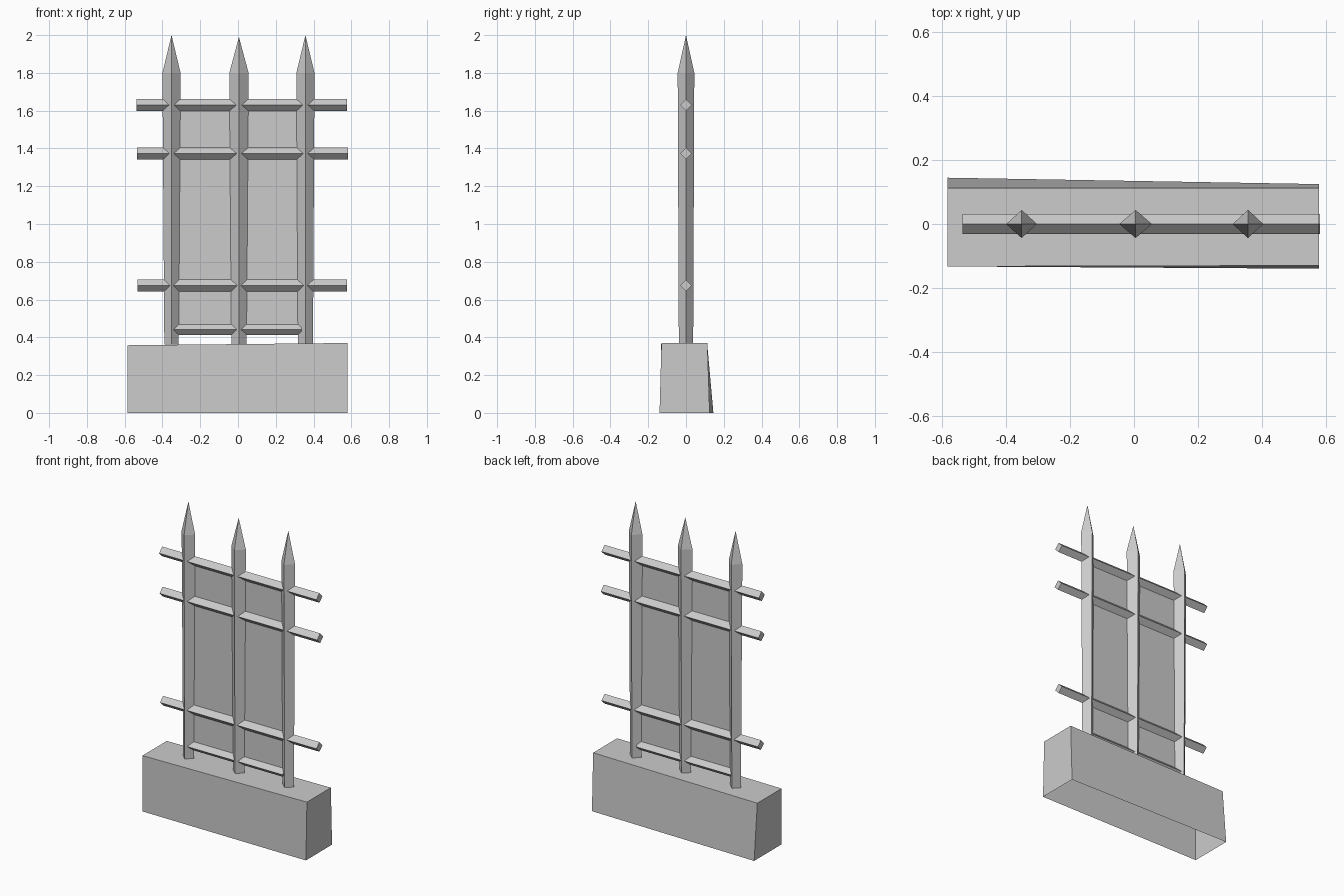
import bpy, bmesh
from math import cos, sin, pi

cube = bpy.data.objects.get("Cube")
if cube:
    bpy.data.objects.remove(cube, do_unlink=True)

grey = bpy.data.materials.new("stone grey")
grey.use_nodes = True
colour = (0.6, 0.6, 0.6, 1)
grey.diffuse_color = colour
grey.node_tree.nodes["Principled BSDF"].inputs["Base Color"].default_value = colour


def finish(name, bm):
    bmesh.ops.recalc_face_normals(bm, faces=bm.faces)
    mesh = bpy.data.meshes.new(name)
    bm.to_mesh(mesh)
    bm.free()
    mesh.materials.append(grey)
    obj = bpy.data.objects.new(name, mesh)
    bpy.context.collection.objects.link(obj)
    return obj


def bridge(bm, lower, upper):
    n = len(lower)
    for i in range(n):
        j = (i + 1) % n
        bm.faces.new((lower[i], lower[j], upper[j], upper[i]))


def diamond(bm, x, z, rx, ry):
    return [bm.verts.new((x + rx * cos(a * pi / 2), ry * sin(a * pi / 2), z))
            for a in range(4)]


# Slightly crooked base block, open underneath
def base():
    bm = bmesh.new()
    bottom = [bm.verts.new(p) for p in (
        (-0.585, -0.133, 0), (0.58, -0.14, 0), (0.58, 0.125, 0), (-0.585, 0.145, 0))]
    top = [bm.verts.new(p) for p in (
        (-0.585, -0.133, 0.358), (0.58, -0.13, 0.37),
        (0.58, 0.113, 0.37), (-0.585, 0.113, 0.358))]
    bridge(bm, bottom, top)
    bm.faces.new(top)
    finish("base_block", bm)


# Diamond-section post that widens upward and ends in a spike
def post(name, x, foot, shoulder, tip):
    bm = bmesh.new()
    low = diamond(bm, x, 0.362, foot, 0.038)
    high = diamond(bm, x, 1.8, shoulder, 0.044)
    bridge(bm, low, high)
    bm.faces.new(low)
    apex = bm.verts.new((x, 0, tip))
    for i in range(4):
        bm.faces.new((high[i], high[(i + 1) % 4], apex))
    finish(name, bm)


# Diamond-section horizontal rail
def rail(name, x0, x1, z, r=0.031):
    bm = bmesh.new()
    ends = [[bm.verts.new((x, r * cos(a * pi / 2), z + r * sin(a * pi / 2)))
             for a in range(4)] for x in (x0, x1)]
    bridge(bm, *ends)
    for end in ends:
        bm.faces.new(end)
    finish(name, bm)


# Thin sheet between the posts
def panel():
    bm = bmesh.new()
    bm.faces.new([bm.verts.new((x, 0, z)) for x, z in (
        (-0.35, 0.44), (0.357, 0.44), (0.357, 1.63), (-0.35, 1.63))])
    finish("panel", bm)


base()
post("right_post", -0.352, 0.038, 0.048, 2.0)
post("middle_post", 0.005, 0.04, 0.051, 1.99)
post("left_post", 0.357, 0.04, 0.048, 2.0)
rail("top_rail", -0.538, 0.578, 1.63)
rail("upper_rail", -0.535, 0.583, 1.373)
rail("lower_rail", -0.532, 0.578, 0.674)
rail("bottom_rail", -0.35, 0.335, 0.441, 0.028)
panel()
